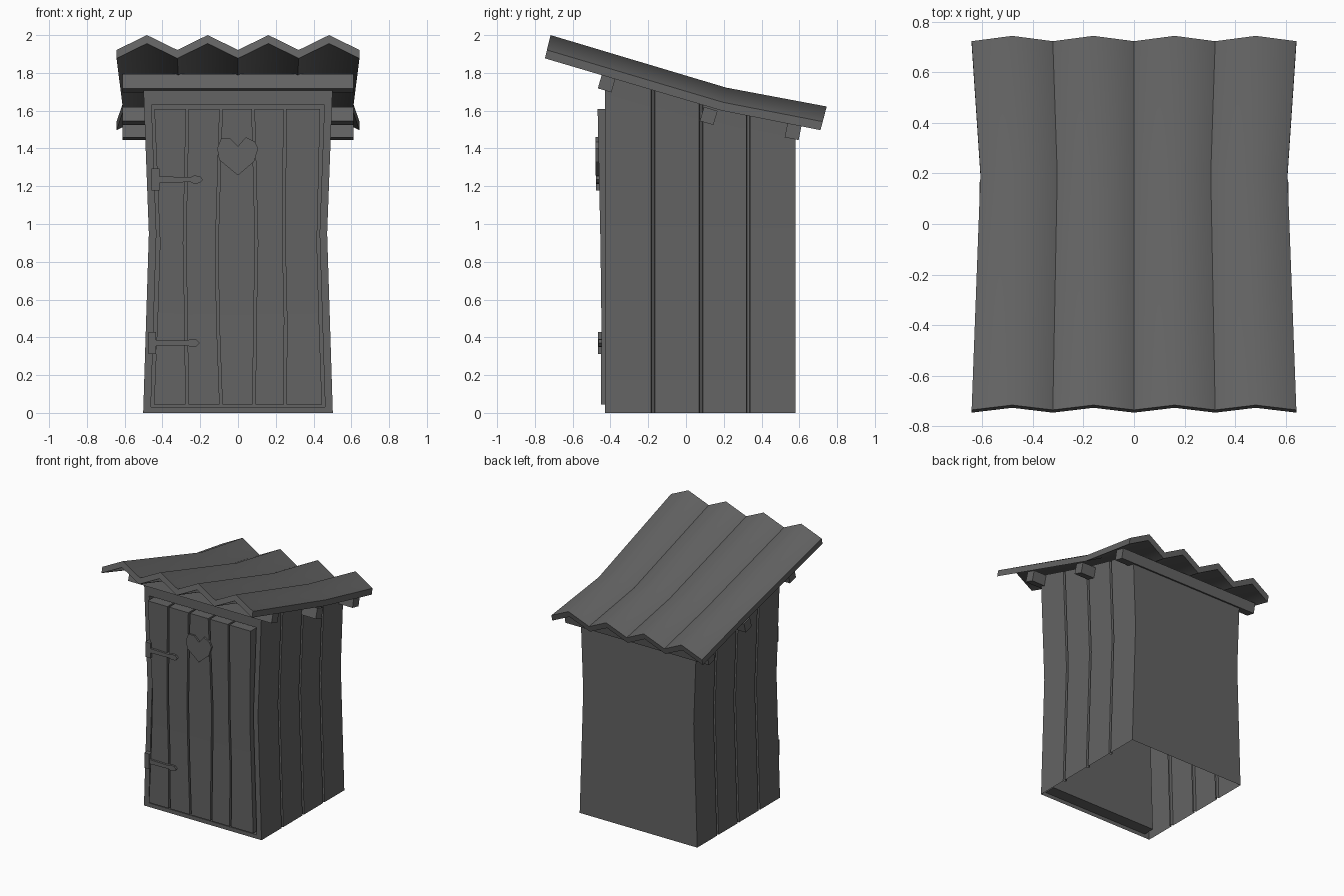
import bpy, bmesh, math
from mathutils import Matrix

if "Cube" in bpy.data.objects:
    bpy.data.objects.remove(bpy.data.objects["Cube"])

dark = bpy.data.materials.new("dark_wood")
dark.diffuse_color = (0.125, 0.125, 0.125, 1)
dark.use_nodes = True
dark.node_tree.nodes["Principled BSDF"].inputs["Base Color"].default_value = dark.diffuse_color


def finish(bm, name, recalc=True):
    if recalc:
        bmesh.ops.recalc_face_normals(bm, faces=bm.faces)
    me = bpy.data.meshes.new(name)
    bm.to_mesh(me)
    bm.free()
    me.materials.append(dark)
    ob = bpy.data.objects.new(name, me)
    bpy.context.collection.objects.link(ob)
    bpy.ops.object.select_all(action='DESELECT')
    ob.select_set(True)
    bpy.context.view_layer.objects.active = ob
    bpy.ops.object.shade_smooth_by_angle(angle=math.radians(25))
    return ob


def loft(name, rings, closed=True, start=True, end=True, recalc=True):
    """Skin a list of equal-length point rings."""
    bm = bmesh.new()
    vs = [[bm.verts.new(p) for p in r] for r in rings]
    n = len(vs[0])
    for a, b in zip(vs, vs[1:]):
        for i in range(n if closed else n - 1):
            j = (i + 1) % n
            bm.faces.new((a[i], a[j], b[j], b[i]))
    if start:
        bm.faces.new(vs[0][::-1])
    if end:
        bm.faces.new(vs[-1])
    return finish(bm, name, recalc)


def slab(name, pts, y_front, y_back):
    """Extrude an x-z outline along y."""
    return loft(name, [[(x, y, z) for x, z in pts] for y in (y_front, y_back)])


def half_width(z):
    return 0.472 + 0.03 * abs(z - 0.95) / (0.95 if z < 0.95 else 0.8)


def roof_line(y):
    return 1.60 - (y - 0.19) * (0.294 if y < 0.19 else 0.202)


FRONT, BACK, MID, LIFT = -0.43, 0.58, 0.95, 0.012

# Side and back walls: one outline with plank grooves, pinched at mid height
side = [(FRONT, 0)]
for g in (-0.175, 0.08, 0.33):
    side += [(g - 0.01, 0), (g - 0.006, 0.02), (g + 0.006, 0.02), (g + 0.01, 0)]
side.append((BACK, 0))
rings = []
for z in (0, MID, None):
    right = []
    for y, inset in side:
        h = roof_line(y) + LIFT if z is None else z
        right.append((half_width(h) - inset, y, h))
    rings.append(right + [(-x, y, h) for x, y, h in reversed(right)])
loft("walls", rings, closed=False, start=False, end=False, recalc=False)


# Front frame with recessed doorway
def door_loop(inset, y, z0, z1):
    right = [(half_width(z) - inset, y, z) for z in (z0, MID, z1)]
    return [(-right[0][0], y, z0)] + right + [(-x, y, z) for x, y, z in right[:0:-1]]


loft("front_frame", [door_loop(0, FRONT, 0, roof_line(FRONT) + LIFT),
                     door_loop(0.04, FRONT, 0.03, 1.63),
                     door_loop(0.04, FRONT + 0.09, 0.03, 1.63)],
     start=False, recalc=False)

# Door planks, slightly crooked
levels = [(0.045, -0.450, [-0.452, -0.27, -0.09, 0.085, 0.25, 0.452]),
          (0.50, -0.448, [-0.433, -0.275, -0.107, 0.09, 0.252, 0.436]),
          (0.90, -0.453, [-0.420, -0.283, -0.112, 0.098, 0.243, 0.425]),
          (1.61, -0.468, [-0.450, -0.268, -0.09, 0.08, 0.248, 0.442])]
for i in range(5):
    rings = []
    for z, y, xs in levels:
        a, b = xs[i] + 0.007, xs[i + 1] - 0.007
        rings.append([(a, y, z), (b, y, z), (b, -0.36, z), (a, -0.36, z)])
    loft(f"door_plank_{i + 1}", rings)

# Heart on the door
slab("door_heart", [(0, 1.257), (0.085, 1.33), (0.107, 1.40), (0.09, 1.435), (0.042, 1.46),
                    (0, 1.412), (-0.04, 1.452), (-0.09, 1.452), (-0.11, 1.40), (-0.1, 1.34)],
     -0.478, -0.44)

# Hinges: plate and pointed strap
for name, x, z, y in (("upper", -0.457, 1.235, -0.477), ("lower", -0.475, 0.37, -0.465)):
    slab(name + "_hinge_plate", [(x, z - 0.058), (x + 0.042, z - 0.058),
                                 (x + 0.042, z + 0.058), (x, z + 0.058)], y, -0.42)
    strap = [(0.04, 0.017), (0.205, 0.013), (0.225, 0.022), (0.255, 0.018), (0.272, 0)]
    pts = [(x + u, z + v) for u, v in strap] + [(x + u, z - v) for u, v in strap[-2::-1]]
    slab(name + "_hinge_strap", pts, y + 0.001, -0.42)

# Beams under the roof
for name, y, z, ang in (("front", -0.42, 1.745, 16.4), ("middle", 0.12, 1.572, 16.4),
                        ("back", 0.567, 1.49, 11.4)):
    bm = bmesh.new()
    bmesh.ops.create_cube(bm, size=1, matrix=Matrix.Translation((0, y, z))
                          @ Matrix.Rotation(math.radians(-ang), 4, 'X')
                          @ Matrix.Diagonal((1.225, 0.075, 0.078, 1)))
    finish(bm, name + "_beam")

# Corrugated roof: zigzag section swept over a bend
rings = []
for y, z, ny, nz, s in ((-0.747, 1.877, 0.03, 0.123, 0.643),
                        (0.19, 1.60, 0.022, 0.122, 0.608),
                        (0.712, 1.497, 0.033, 0.125, 0.643)):
    def at(i, top):
        h = (0.64 if i % 2 else 0) + (0.36 if top else 0)
        return ((i - 4) / 4 * s, y + ny * h, z + nz * h)
    rings.append([at(i, True) for i in range(9)] + [at(i, False) for i in range(8, -1, -1)])
roof = loft("corrugated_roof", rings)

# Soft ridges, crisp valleys
for e in roof.data.edges:
    a, b = (v % 18 for v in e.vertices)
    if a == b and min(a, 17 - a) % 2 == 1:
        e.use_edge_sharp = False
